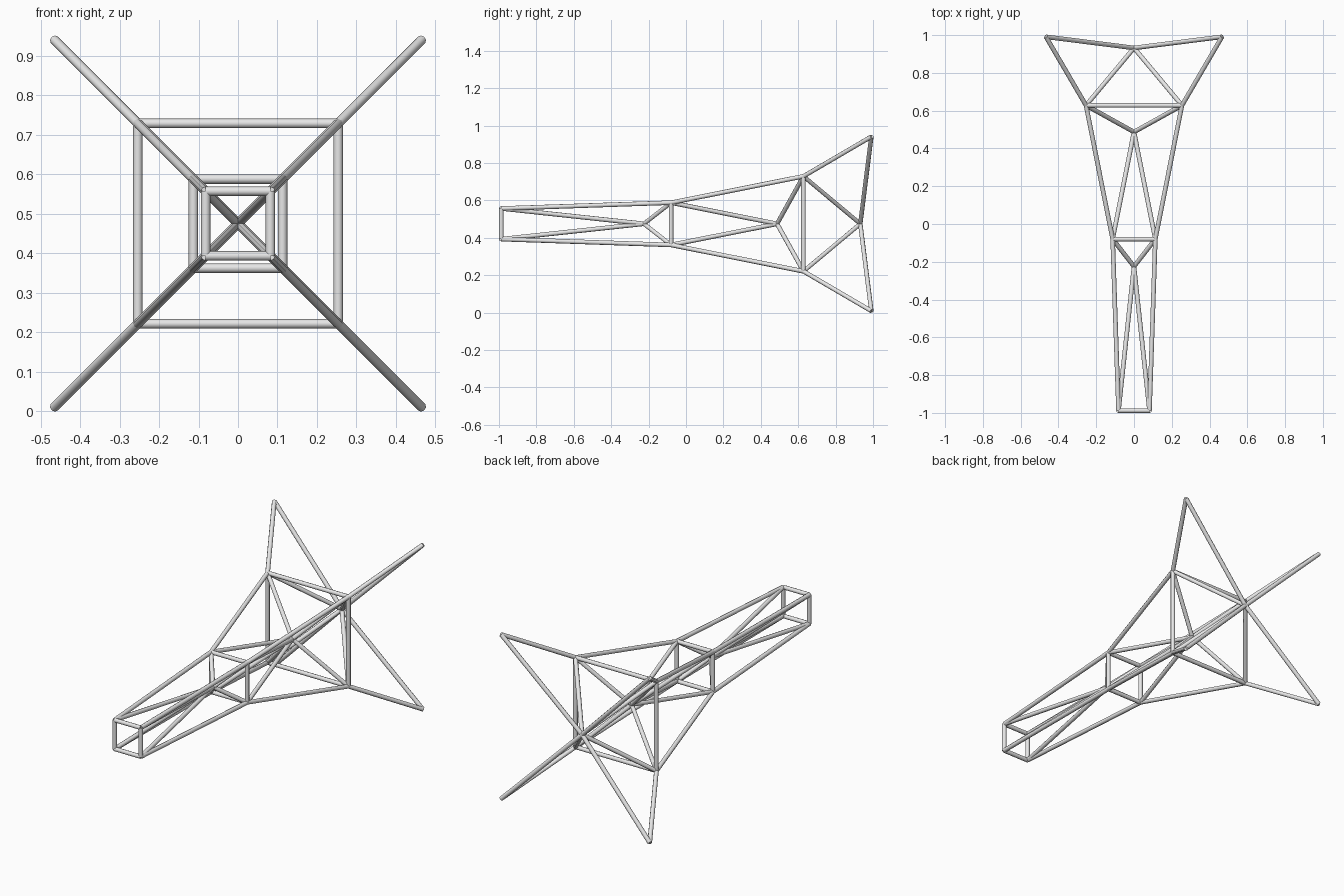
import bpy
from mathutils import Vector

cube = bpy.data.objects.get("Cube")
if cube:
    bpy.data.objects.remove(cube, do_unlink=True)

RADIUS = 0.012
SIDES = 8
MID_Z = 0.475

# Single light grey metal
metal = bpy.data.materials.new("light_grey_metal")
metal.use_nodes = True
grey = (0.8, 0.8, 0.8, 1)
metal.diffuse_color = grey
metal.node_tree.nodes["Principled BSDF"].inputs["Base Color"].default_value = grey


def strut(name, a, b):
    """Straight round tube between two points."""
    d = b - a
    bpy.ops.mesh.primitive_cylinder_add(vertices=SIDES, radius=RADIUS,
                                        depth=d.length, location=(a + b) / 2)
    ob = bpy.context.object
    ob.name = name
    ob.rotation_euler = d.to_track_quat('Z', 'Y').to_euler()
    ob.data.materials.append(metal)
    # Smooth walls, flat end caps
    for face in ob.data.polygons:
        face.use_smooth = len(face.vertices) == 4


def square(y, half):
    """Four corners around the long axis."""
    return [Vector((sx * half, y, MID_Z + sz * half))
            for sx, sz in ((-1, -1), (1, -1), (1, 1), (-1, 1))]


frames = [("front", square(-0.988, 0.082)),
          ("middle", square(-0.08, 0.113)),
          ("rear", square(0.628, 0.254)),
          ("tip", square(0.991, 0.466))]
hubs = [Vector((0, y, MID_Z)) for y in (-0.225, 0.487, 0.932)]

# Square frames; the rear tips stay open
for name, pts in frames[:3]:
    for i in range(4):
        strut(name + "_frame_bar", pts[i], pts[(i + 1) % 4])

# Long corner rails and the braces meeting at each central hub
for (name, near), (_, far), hub in zip(frames, frames[1:], hubs):
    for a, b in zip(near, far):
        strut(name + "_rail", a, b)
        strut(name + "_inner_brace", a, hub)
        strut(name + "_outer_brace", b, hub)
